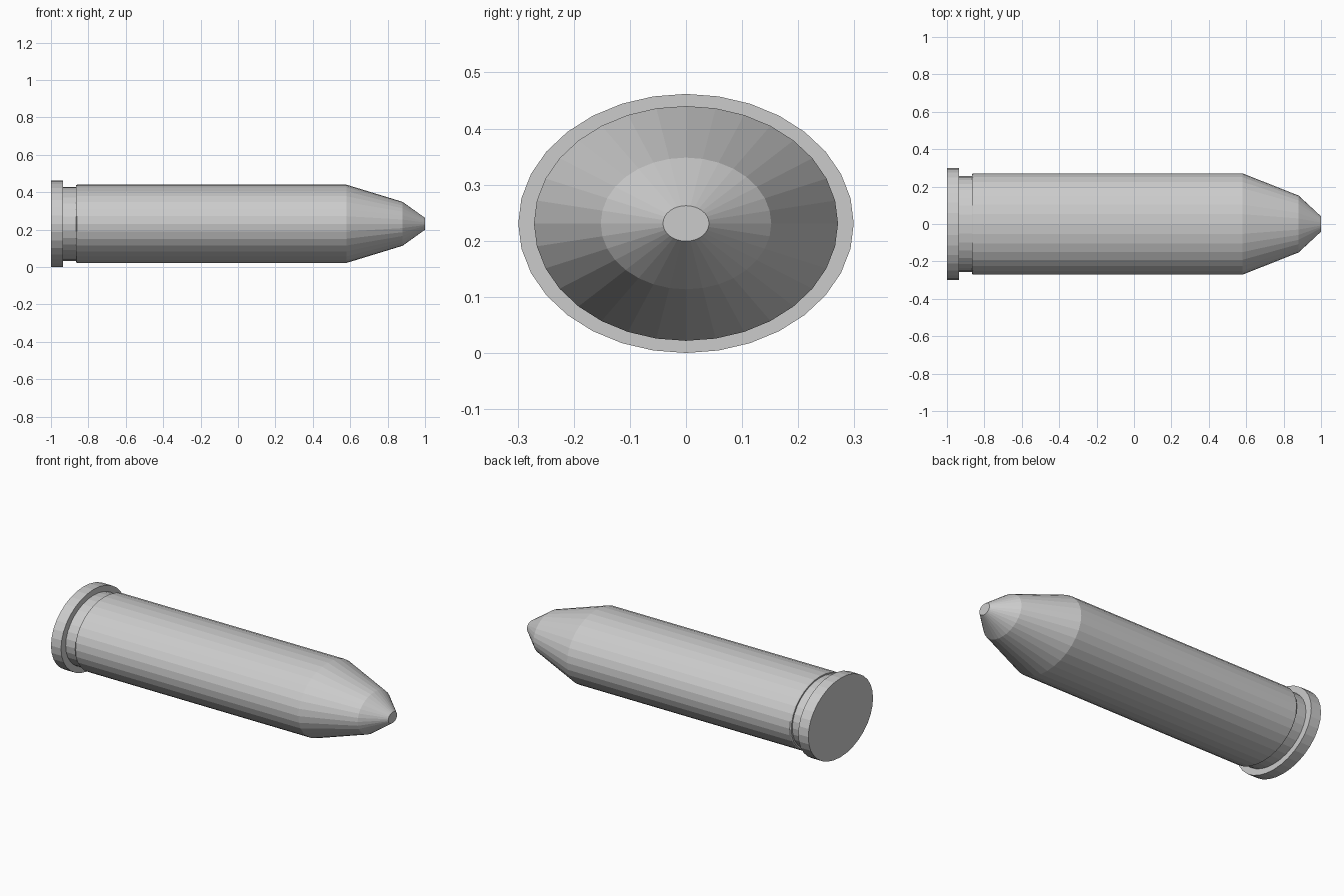
import bpy, bmesh
from math import cos, sin, tau

if "Cube" in bpy.data.objects:
    bpy.data.objects.remove(bpy.data.objects["Cube"])

SIDES = 32
SQUASH = 0.772      # height / width of the oval section
CENTRE_Z = 0.231


def lathe_x(name, profile):
    """Closed oval solid along x from (x, half_width) points."""
    bm = bmesh.new()
    rings = []
    for x, r in profile:
        rings.append([bm.verts.new((x, r * cos(tau * i / SIDES),
                                    CENTRE_Z + r * SQUASH * sin(tau * i / SIDES)))
                      for i in range(SIDES)])
    for a, b in zip(rings, rings[1:]):
        for i in range(SIDES):
            j = (i + 1) % SIDES
            bm.faces.new((a[i], a[j], b[j], b[i]))
    bm.faces.new(rings[0])
    bm.faces.new(rings[-1])
    bmesh.ops.recalc_face_normals(bm, faces=bm.faces)
    mesh = bpy.data.meshes.new(name)
    bm.to_mesh(mesh)
    bm.free()
    obj = bpy.data.objects.new(name, mesh)
    bpy.context.collection.objects.link(obj)
    return obj


# One continuous shell: base rim, extraction groove, case body, tapered nose
lathe_x("cartridge", [
    (-1.0, 0.299), (-0.935, 0.299),      # rim
    (-0.935, 0.256), (-0.867, 0.256),    # groove
    (-0.867, 0.266), (-0.860, 0.271),    # small edge chamfer
    (0.58, 0.271),                       # body
    (0.88, 0.152), (1.0, 0.041),         # nose and blunt tip
])
